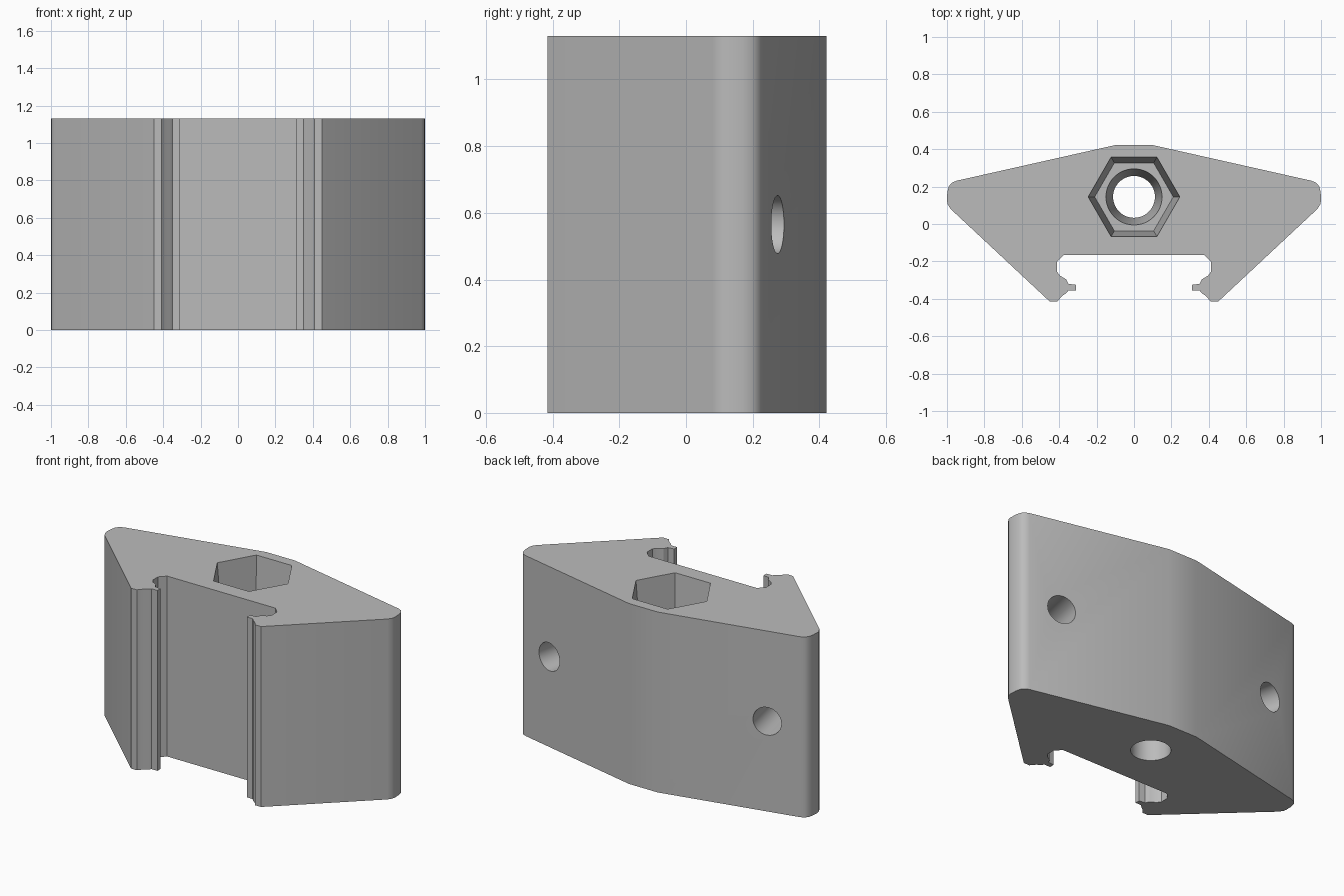
import bpy, bmesh, math
from mathutils import Matrix, Vector

cube = bpy.data.objects.get("Cube")
if cube:
    bpy.data.objects.remove(cube, do_unlink=True)

HEIGHT = 1.13
BORE_Y = 0.145

grey = bpy.data.materials.new("plain grey")
grey.use_nodes = True
colour = (0.5, 0.5, 0.5, 1)
grey.diffuse_color = colour
grey.node_tree.nodes["Principled BSDF"].inputs["Base Color"].default_value = colour


def loft(name, rings):
    """Closed solid through a list of vertex rings, lowest first."""
    bm = bmesh.new()
    loops = [[bm.verts.new(p) for p in ring] for ring in rings]
    n = len(loops[0])
    bm.faces.new(loops[0])
    bm.faces.new(loops[-1])
    for low, high in zip(loops, loops[1:]):
        for i in range(n):
            j = (i + 1) % n
            bm.faces.new((low[i], low[j], high[j], high[i]))
    bmesh.ops.recalc_face_normals(bm, faces=bm.faces)
    mesh = bpy.data.meshes.new(name)
    bm.to_mesh(mesh)
    bm.free()
    mesh.materials.append(grey)
    obj = bpy.data.objects.new(name, mesh)
    bpy.context.collection.objects.link(obj)
    return obj


def ring(radius, z, sides):
    step = math.tau / sides
    return [(radius * math.cos(i * step), radius * math.sin(i * step), z)
            for i in range(sides)]


def cut(target, cutter):
    cutter.hide_render = True
    mod = target.modifiers.new("cut", 'BOOLEAN')
    mod.operation = 'DIFFERENCE'
    mod.solver = 'EXACT'
    mod.object = cutter
    bpy.context.view_layer.objects.active = target
    bpy.ops.object.modifier_apply(modifier=mod.name)
    bpy.data.objects.remove(cutter, do_unlink=True)


# Half profile: back, rounded side corner, slanted flank, hooked lip, slot
half = [(0.1, 0.422), (0.95, 0.231), (0.975, 0.22), (0.991, 0.2), (0.998, 0.17),
        (1, 0.125), (0.996, 0.105), (0.98, 0.08), (0.45, -0.415), (0.41, -0.415),
        (0.385, -0.385), (0.365, -0.372), (0.35, -0.355), (0.31, -0.355),
        (0.31, -0.325), (0.35, -0.32), (0.362, -0.296), (0.395, -0.277),
        (0.412, -0.255), (0.412, -0.203), (0.375, -0.165)]
outline = half + [(-x, y) for x, y in reversed(half)]
body = loft("clamp_body", [[(x, y, z) for x, y in outline] for z in (0, HEIGHT)])

# Tapered hexagonal nut pocket
depth = 0.42
taper = 0.035 / depth
over = 0.05
pocket = loft("nut_pocket_cutter", [ring(0.21, HEIGHT - depth, 6),
                                    ring(0.245 + taper * over, HEIGHT + over, 6)])
pocket.data.transform(Matrix.Translation((0, BORE_Y, 0)))
cut(body, pocket)

# Vertical bore, narrowing below the pocket
bore = loft("bore_cutter", [ring(0.112, -over, 48), ring(0.112, 0.45, 48),
                            ring(0.15, HEIGHT - depth, 48),
                            ring(0.15, HEIGHT - depth + over, 48)])
bore.data.transform(Matrix.Translation((0, BORE_Y, 0)))
cut(body, bore)

# Blind round holes square to the two sloping back faces
for side in (-1, 1):
    hole = loft("back_hole_cutter", [ring(0.087, -0.3, 40), ring(0.087, 0.1, 40)])
    outward = Vector((side * 0.191, 0.85, 0)).normalized()
    turn = outward.to_track_quat('Z', 'Y').to_matrix().to_4x4()
    hole.data.transform(Matrix.Translation((side * 0.755, 0.275, HEIGHT / 2)) @ turn)
    cut(body, hole)

bpy.ops.object.select_all(action='DESELECT')
body.select_set(True)
bpy.context.view_layer.objects.active = body
bpy.ops.object.shade_smooth_by_angle(angle=math.radians(30))
